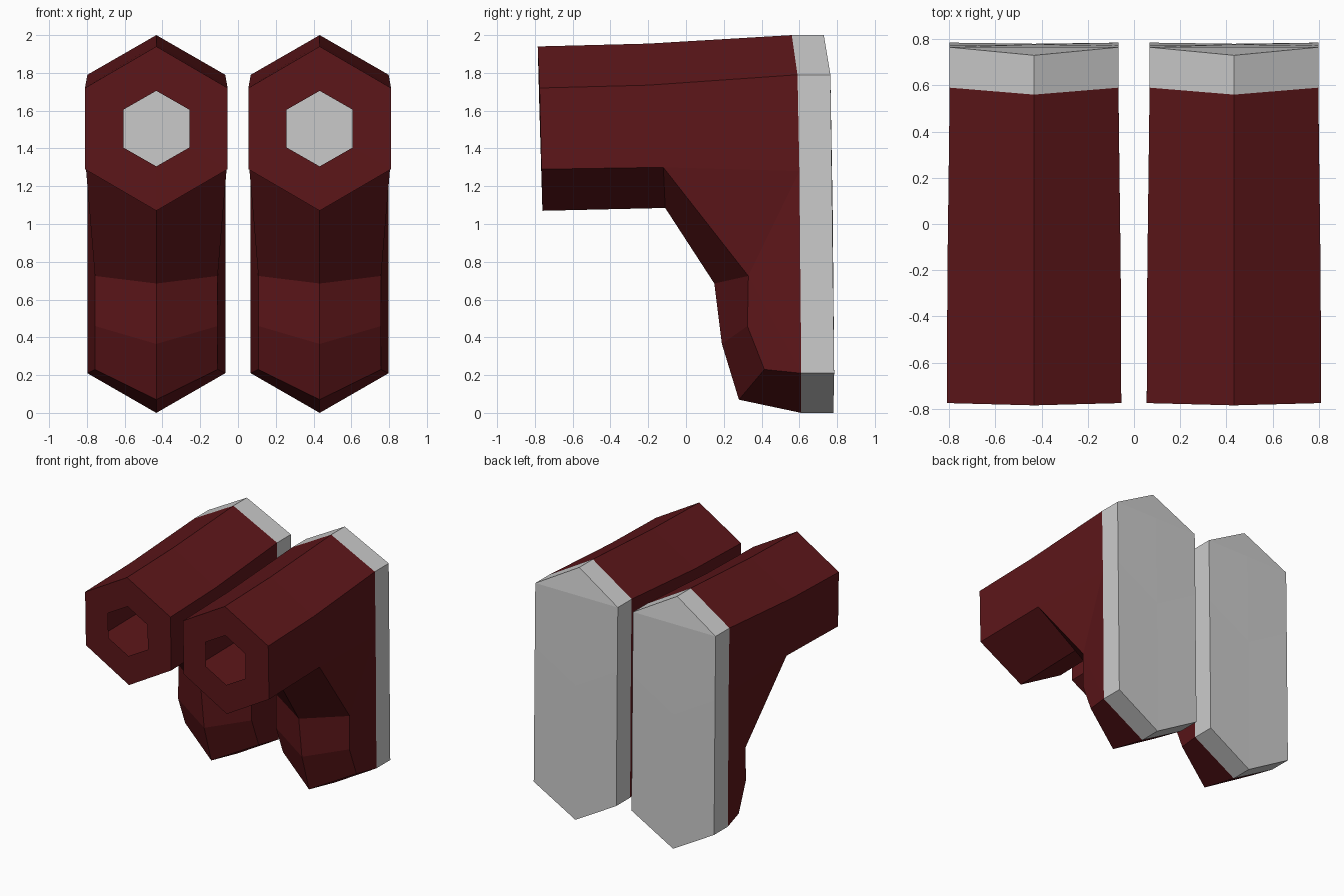
import bpy, bmesh

if "Cube" in bpy.data.objects:
    bpy.data.objects.remove(bpy.data.objects["Cube"])

CENTRE_X = 0.4325


def material(name, rgb):
    m = bpy.data.materials.new(name)
    m.diffuse_color = (*rgb, 1)
    m.use_nodes = True
    m.node_tree.nodes["Principled BSDF"].inputs["Base Color"].default_value = m.diffuse_color
    return m


def symmetric_shell(name, cx, faces, mat=None):
    """Faces are lists of (half width, y, z), built on both sides of x = cx."""
    bm = bmesh.new()
    for face in faces:
        for s in (1, -1):
            bm.faces.new([bm.verts.new((cx + s * x, y, z)) for x, y, z in face[::s]])
    bmesh.ops.remove_doubles(bm, verts=bm.verts, dist=1e-4)
    bmesh.ops.recalc_face_normals(bm, faces=bm.faces)
    me = bpy.data.meshes.new(name)
    bm.to_mesh(me)
    bm.free()
    if mat:
        me.materials.append(mat)
    ob = bpy.data.objects.new(name, me)
    bpy.context.collection.objects.link(ob)
    return ob


def strip(a, b):
    """Quads between two matching rows of points."""
    return [[a[i], a[i + 1], b[i + 1], b[i]] for i in range(len(a) - 1)]


# Hexagonal body: ridge and shoulder lines along the top
ridge = [(0, -.785, 1.94), (0, -.2, 1.955), (0, .56, 2.0)]
shoulder = [(.3775, -.775, 1.72), (.375, -.2, 1.735), (.365, .59, 1.79)]
# Keel and lower side lines: under the barrel, then down the leg
keel = [(0, -.76, 1.07), (0, -.11, 1.085), (0, .15, .685),
        (0, .19, .365), (0, .28, .07), (0, .61, 0)]
lower = [(.3775, -.765, 1.29), (.373, -.12, 1.30), (.325, .33, .725),
         (.325, .325, .46), (.325, .415, .23), (.365, .61, .21)]
mid = (.365, .60, 1.28)

# Flat sides
sides = [[shoulder[0], shoulder[1], lower[1], lower[0]],
         [shoulder[1], shoulder[2], mid, lower[1]],
         [lower[1], mid, lower[2]],
         [lower[2], mid, lower[5]],
         [lower[2], lower[5], lower[4], lower[3]]]

# Front face with a hexagonal opening
rim = [ridge[0], shoulder[0], lower[0], keel[0]]
hole = [(0, -.778, 1.705), (.175, -.776, 1.605), (.175, -.77, 1.405), (0, -.767, 1.305)]

body = strip(ridge, shoulder) + strip(lower, keel) + sides + strip(rim, hole)

# Back plate: edge band and gently folded rear face
plate_front = [ridge[2], shoulder[2], mid, lower[5], keel[5]]
plate_back = [(0, .73, 2.0), (.365, .765, 1.79), (.365, .772, 1.28),
              (.365, .785, .21), (0, .78, 0)]
back_mid = (0, .777, 1.07)
fold = (0, .765, 1.79)
plate = strip(plate_front, plate_back) + [
    [plate_back[0], plate_back[1], fold],
    [fold, plate_back[1], plate_back[2], back_mid],
    [back_mid, plate_back[2], plate_back[3], plate_back[4]]]

red = material("dark_red", (.11, .008, .01))
for side, cx in (("left", -CENTRE_X), ("right", CENTRE_X)):
    symmetric_shell(side + "_nozzle_body", cx, body, red)
    symmetric_shell(side + "_back_plate", cx, plate)
